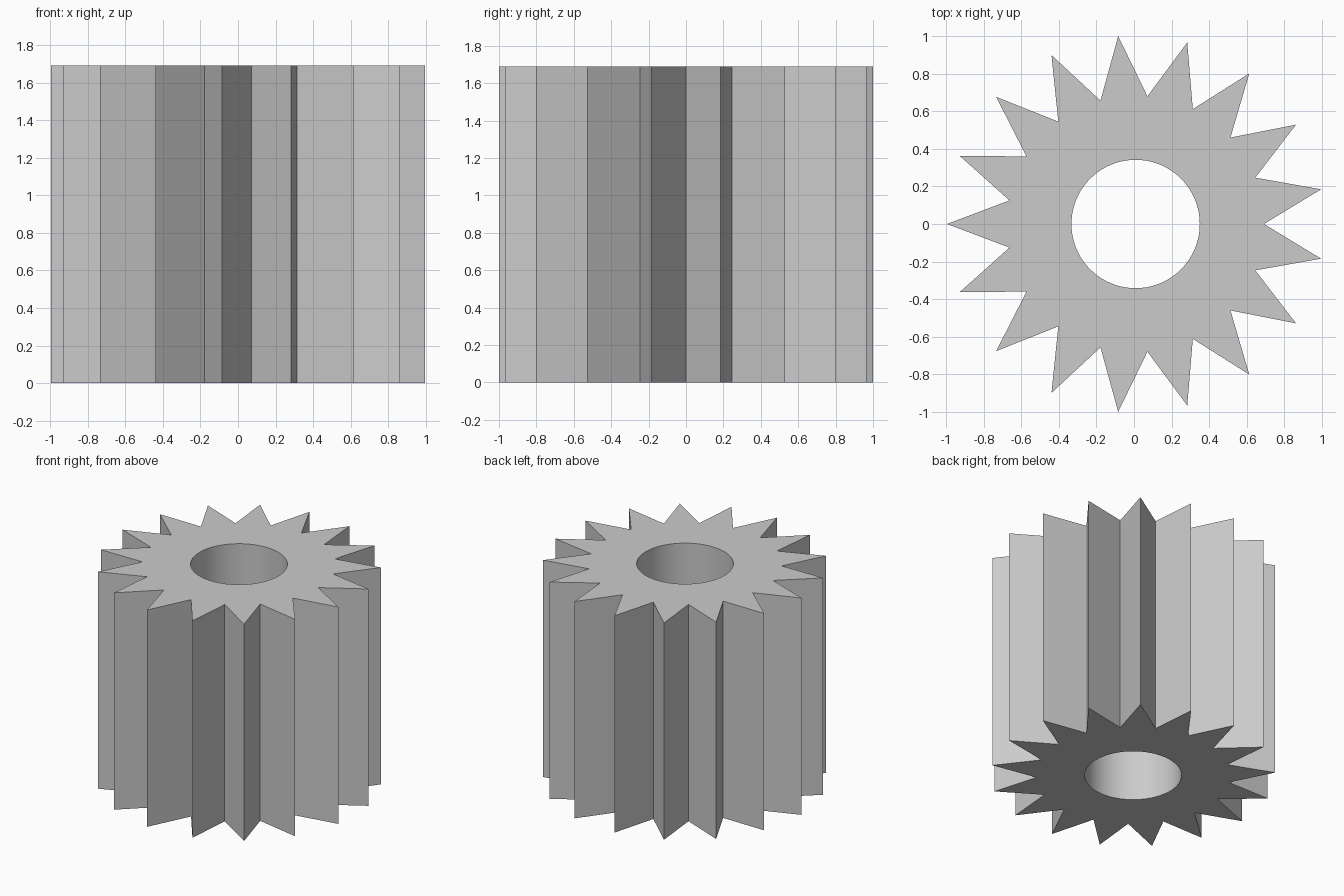
import bpy, bmesh
from math import cos, sin, pi, radians

if "Cube" in bpy.data.objects:
    bpy.data.objects.remove(bpy.data.objects["Cube"])

TEETH, HEIGHT = 17, 1.69
TIP_R, ROOT_R, HOLE_R = 1.0043, 0.683, 0.3415
CENTRE_X = 0.0085          # odd tooth count: axis sits slightly off the bounding-box centre
SUB = 3                    # hole segments per half tooth

n = TEETH * 2
bm = bmesh.new()


def ring(count, radius):
    """Circle of vertices starting at the root on +x."""
    return [bm.verts.new((CENTRE_X + radius(i) * cos(2 * pi * i / count),
                          radius(i) * sin(2 * pi * i / count), 0))
            for i in range(count)]


# Toothed outline and round bore, joined by one face per half tooth
outer = ring(n, lambda i: TIP_R if i % 2 else ROOT_R)
inner = ring(n * SUB, lambda i: HOLE_R)
for i in range(n):
    arc = [inner[(i * SUB + k) % (n * SUB)] for k in range(SUB, -1, -1)]
    bm.faces.new([outer[i], outer[(i + 1) % n]] + arc)

# Extrude the profile to full height
result = bmesh.ops.extrude_face_region(bm, geom=bm.faces[:], use_keep_orig=True)
top = [g for g in result["geom"] if isinstance(g, bmesh.types.BMVert)]
bmesh.ops.translate(bm, verts=top, vec=(0, 0, HEIGHT))
bmesh.ops.recalc_face_normals(bm, faces=bm.faces[:])

mesh = bpy.data.meshes.new("gear")
bm.to_mesh(mesh)
bm.free()
gear = bpy.data.objects.new("gear", mesh)
bpy.context.collection.objects.link(gear)

# Smooth bore, crisp teeth and rims
bpy.context.view_layer.objects.active = gear
gear.select_set(True)
bpy.ops.object.shade_smooth_by_angle(angle=radians(20))
